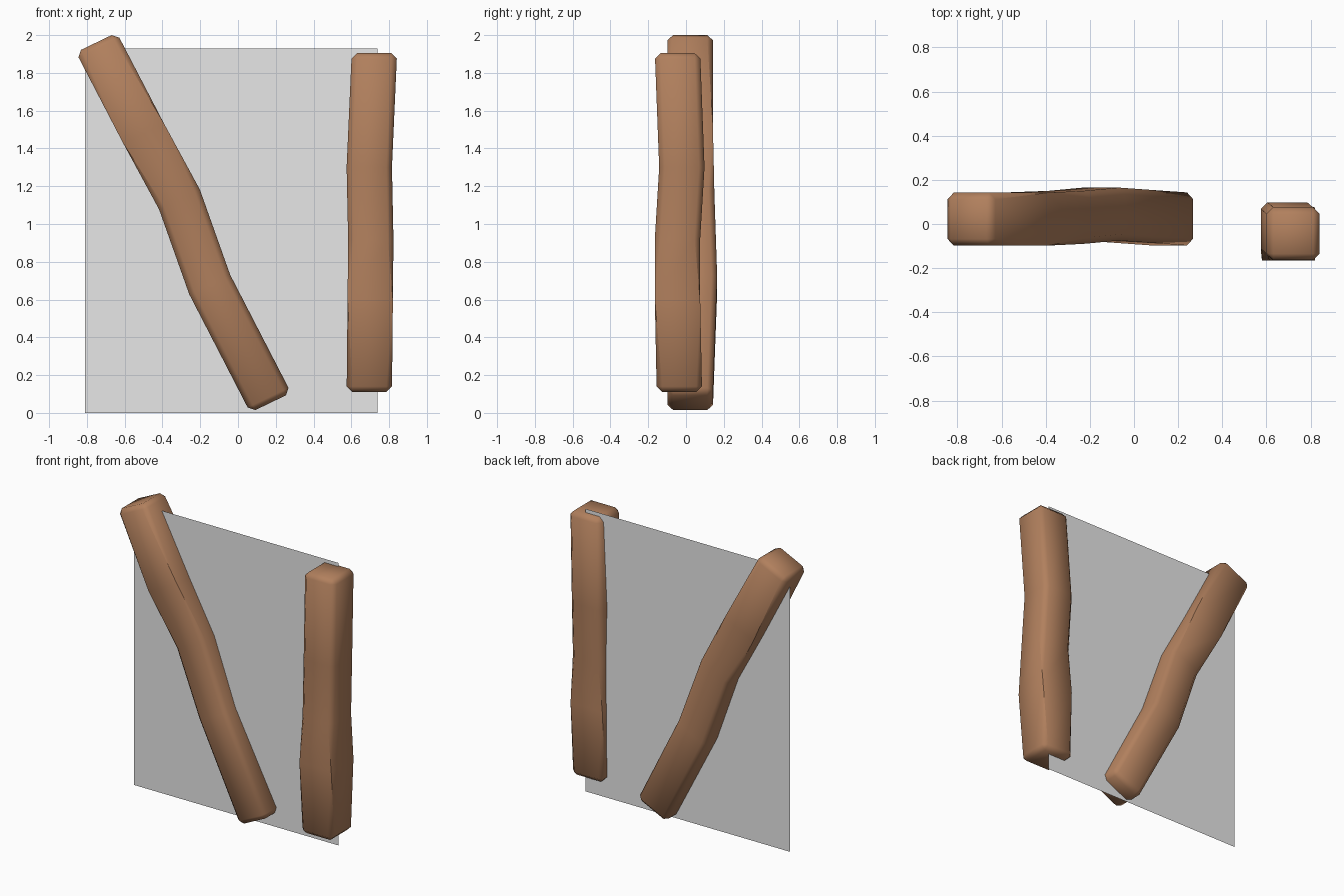
import bpy, bmesh
from math import radians
from mathutils import Vector, Matrix

cube = bpy.data.objects.get("Cube")
if cube:
    bpy.data.objects.remove(cube, do_unlink=True)


def material(name, rgb):
    m = bpy.data.materials.new(name)
    m.use_nodes = True
    m.diffuse_color = (*rgb, 1)
    m.node_tree.nodes["Principled BSDF"].inputs["Base Color"].default_value = (*rgb, 1)
    return m


wood = material("brown wood", (0.44, 0.215, 0.11))
grey = material("plain grey", (0.8, 0.8, 0.8))


def finish(bm, name, mat, smooth):
    bmesh.ops.recalc_face_normals(bm, faces=bm.faces[:])
    for f in bm.faces:
        f.smooth = smooth
    me = bpy.data.meshes.new(name)
    bm.to_mesh(me)
    bm.free()
    me.materials.append(mat)
    ob = bpy.data.objects.new(name, me)
    bpy.context.collection.objects.link(ob)
    return ob


def beam(name, centres, tilt, width=0.24, chamfer=0.03):
    """Square timber through the centres, with chamfered corners and ends."""
    bm = bmesh.new()
    rot = Matrix.Rotation(radians(tilt), 3, 'Y')
    h = width / 2
    corners = [Vector((sx * h, sy * h, 0)) for sx, sy in ((-1, -1), (1, -1), (1, 1), (-1, 1))]
    rings = [[bm.verts.new(Vector(c) + rot @ p) for p in corners] for c in centres]
    for a, b in zip(rings, rings[1:]):
        for i in range(4):
            j = (i + 1) % 4
            bm.faces.new((a[i], a[j], b[j], b[i]))
    bm.faces.new(rings[0][::-1])
    bm.faces.new(rings[-1])
    # Chamfer the long corners and both end rims, not the loops between
    inner = {v for r in rings[1:-1] for v in r}
    ring_of = {v: k for k, r in enumerate(rings) for v in r}
    edges = [e for e in bm.edges
             if ring_of[e.verts[0]] != ring_of[e.verts[1]] or e.verts[0] not in inner]
    bmesh.ops.bevel(bm, geom=edges, offset=chamfer, segments=1,
                    affect='EDGES', profile=0.5)
    return finish(bm, name, wood, True)


# Upright post
beam("upright_post", [(0.695, -0.035, 0.11), (0.70, -0.045, 0.60), (0.703, -0.045, 0.92),
                      (0.695, -0.022, 1.30), (0.722, -0.045, 1.905)], 0)

# Leaning post
beam("leaning_post", [(0.173, 0.022, 0.054), (-0.15, 0.045, 0.68), (-0.31, 0.03, 1.13),
                      (-0.50, 0.022, 1.48), (-0.75, 0.022, 1.961)], -25.7)

# Flat sheet running through both posts
bm = bmesh.new()
bm.faces.new([bm.verts.new((x, 0.032, z))
              for x, z in ((-0.81, 0), (0.738, 0), (0.738, 1.93), (-0.81, 1.93))])
finish(bm, "back_sheet", grey, False)
